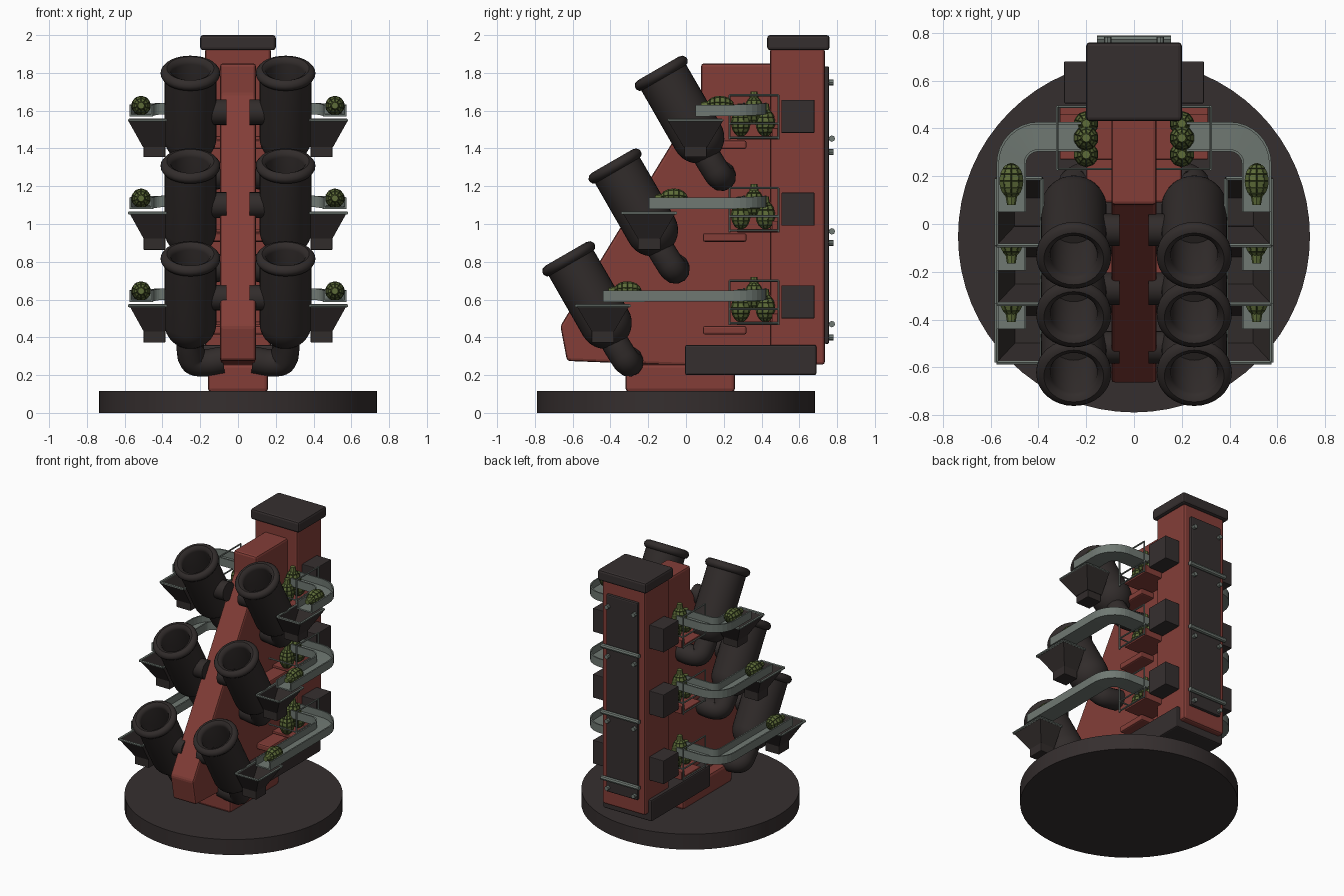
import bpy, bmesh, math
from mathutils import Vector, Matrix

if "Cube" in bpy.data.objects:
    bpy.data.objects.remove(bpy.data.objects["Cube"])


def material(name, rgb):
    m = bpy.data.materials.new(name)
    m.use_nodes = True
    m.diffuse_color = (*rgb, 1)
    m.node_tree.nodes["Principled BSDF"].inputs["Base Color"].default_value = (*rgb, 1)
    return m


DARK = material("dark_iron", (0.036, 0.028, 0.028))
GUN = material("gun_metal", (0.031, 0.025, 0.024))
RED = material("rust_red", (0.23, 0.048, 0.039))
GREY = material("grey_steel", (0.16, 0.19, 0.17))
GREEN = material("olive_green", (0.11, 0.15, 0.04))
SEAM = material("dark_olive", (0.035, 0.05, 0.014))


def add(name, bm, mats, bevel=0, smooth=False):
    bmesh.ops.recalc_face_normals(bm, faces=bm.faces)
    me = bpy.data.meshes.new(name)
    bm.to_mesh(me)
    bm.free()
    for m in mats:
        me.materials.append(m)
    if smooth:
        me.shade_smooth()
        me.set_sharp_from_angle(angle=math.radians(40))
    ob = bpy.data.objects.new(name, me)
    bpy.context.collection.objects.link(ob)
    if bevel:
        mod = ob.modifiers.new("bevel", "BEVEL")
        mod.width, mod.segments = bevel, 2
        mod.limit_method = "ANGLE"
    return ob


def box(name, lo, hi, mat, bevel=0.01):
    lo, hi = Vector(lo), Vector(hi)
    bm = bmesh.new()
    size = [abs(c) for c in hi - lo]
    bmesh.ops.create_cube(bm, size=1, matrix=Matrix.Translation((lo + hi) / 2) @ Matrix.Diagonal((*size, 1)))
    return add(name, bm, [mat], bevel)


def rod(name, p, q, r, mat, sides=8):
    p, q = Vector(p), Vector(q)
    d = q - p
    bm = bmesh.new()
    bmesh.ops.create_cone(bm, cap_ends=True, segments=sides, radius1=r, radius2=r, depth=d.length,
                          matrix=Matrix.Translation((p + q) / 2) @ d.to_track_quat("Z", "Y").to_matrix().to_4x4())
    return add(name, bm, [mat], smooth=True)


def frame(name, corners, r):
    for a, b in zip(corners, corners[1:] + corners[:1]):
        rod(name, a, b, r, GREY, 6)


# Barrel: lathed profile with rolled lip, hollow bore and round breech
def barrel_mesh():
    prof = [(0, -0.3), (0.098, -0.3), (0.098, -0.03), (0.105, -0.01), (0.125, 0.002), (0.145, -0.004),
            (0.157, -0.02), (0.157, -0.035), (0.148, -0.05), (0.137, -0.055)]
    prof += [(0.138 * math.cos(a), -0.42 - 0.138 * math.sin(a)) for a in [i * math.pi / 16 for i in range(8)]]
    prof.append((0, -0.558))
    bm = bmesh.new()
    vs = [bm.verts.new((r, 0, z)) for r, z in prof]
    es = [bm.edges.new(e) for e in zip(vs, vs[1:])]
    bmesh.ops.spin(bm, geom=vs + es, cent=(0, 0, 0), axis=(0, 0, 1), angle=2 * math.pi, steps=32)
    bmesh.ops.remove_doubles(bm, verts=bm.verts, dist=0.0005)
    return bm


# Grenade: ribbed oval body with dark seams, neck and pull ring
def grenade_mesh():
    bm = bmesh.new()
    bmesh.ops.create_uvsphere(bm, u_segments=10, v_segments=8, radius=0.05,
                              matrix=Matrix.Diagonal((1, 1, 1.45, 1)))
    inner = list(bm.faces)
    rims = bmesh.ops.inset_individual(bm, faces=inner, thickness=0.0025, depth=0.003)["faces"]
    for f in rims:
        f.material_index = 1
    bmesh.ops.create_cone(bm, cap_ends=True, segments=8, radius1=0.025, radius2=0.018, depth=0.04,
                          matrix=Matrix.Translation((0, 0, 0.08)))
    return bm


shared = {}


def place(key, name, builder, mats, loc, rot, smooth):
    if key not in shared:
        ob = add(name, builder(), mats, smooth=smooth)
        shared[key] = ob.data
    else:
        ob = bpy.data.objects.new(name, shared[key])
        bpy.context.collection.objects.link(ob)
    ob.location, ob.rotation_euler = loc, rot


def grenade(name, loc, rot=(0, 0, 0)):
    place("grenade", name, grenade_mesh, [GREEN, SEAM], loc, rot, False)


def pipe(name, pts, r):
    cu = bpy.data.curves.new(name, "CURVE")
    cu.dimensions, cu.bevel_depth, cu.bevel_resolution = "3D", r, 4
    cu.resolution_u, cu.use_fill_caps = 5, True
    sp = cu.splines.new("BEZIER")
    sp.bezier_points.add(len(pts) - 1)
    for bp, p in zip(sp.bezier_points, pts):
        bp.co = p
        bp.handle_left_type = bp.handle_right_type = "AUTO"
    cu.materials.append(GUN)
    bpy.context.collection.objects.link(bpy.data.objects.new(name, cu))


# Chute: U-shaped channel swept along a curved path
def chute(s, y_end, z):
    path = [(0.22, 0.365), (0.4, 0.365)]
    path += [(0.4 + 0.113 * math.sin(a), 0.252 + 0.113 * math.cos(a)) for a in [i * math.pi / 16 for i in range(1, 9)]]
    path.append((0.513, y_end))
    w, h, t = 0.062, 0.06, 0.01
    section = [(-w, 0), (w, 0), (w, h), (w - t, h), (w - t, t), (t - w, t), (t - w, h), (-w, h)]
    bm = bmesh.new()
    rings = []
    for i, p in enumerate(path):
        a, b = path[max(i - 1, 0)], path[min(i + 1, len(path) - 1)]
        d = (Vector(b) - Vector(a)).normalized()
        drop = 0.012 * i / (len(path) - 1)
        rings.append([bm.verts.new((s * (p[0] - d.y * u), p[1] + d.x * u, z - drop + v)) for u, v in section])
    n = len(section)
    for r0, r1 in zip(rings, rings[1:]):
        for k in range(n):
            bm.faces.new((r0[k], r0[(k + 1) % n], r1[(k + 1) % n], r1[k]))
    bm.faces.new(rings[0])
    bm.faces.new(rings[-1])
    add("feed_chute", bm, [GREY])


# Hopper: open tapered bin with a neck box below
def hopper(s, y, z):
    bm = bmesh.new()
    rects = [(0.385, 0.575, y - 0.14, y + 0.14, z), (0.385, 0.5, y - 0.06, y + 0.06, z - 0.135)]
    top, low = [[bm.verts.new((s * px, py, r[4])) for px, py in
                 ((r[0], r[2]), (r[1], r[2]), (r[1], r[3]), (r[0], r[3]))] for r in rects]
    for k in range(4):
        j = (k + 1) % 4
        bm.faces.new((top[k], top[j], low[j], low[k]))
    bm.faces.new(low)
    ob = add("hopper", bm, [GUN])
    ob.modifiers.new("wall", "SOLIDIFY").thickness = 0.008
    frame("hopper_rim", [tuple(v) for v in ((s * 0.385, y - 0.14, z), (s * 0.575, y - 0.14, z),
                                            (s * 0.575, y + 0.14, z), (s * 0.385, y + 0.14, z))], 0.009)
    box("hopper_neck", (s * 0.385, y - 0.06, z - 0.195), (s * 0.5, y + 0.06, z - 0.13), GUN, 0.004)


# Round base and pedestal
bm = bmesh.new()
bmesh.ops.create_cone(bm, cap_ends=True, segments=64, radius1=0.736, radius2=0.736, depth=0.115,
                      matrix=Matrix.Translation((0, -0.052, 0.0575)))
add("base_disc", bm, [DARK], smooth=True)
box("pedestal", (-0.16, -0.32, 0.11), (0.16, 0.26, 0.26), RED, 0.02)

# Sloped central fin
bm = bmesh.new()
outline = [(-0.63, 0.275), (-0.665, 0.46), (0.03, 1.6), (0.08, 1.68), (0.08, 1.85), (0.5, 1.85), (0.5, 0.25), (0, 0.25)]
face = bm.faces.new([bm.verts.new((-0.095, y, z)) for y, z in outline])
ext = bmesh.ops.extrude_face_region(bm, geom=[face])["geom"]
bmesh.ops.translate(bm, vec=(0.19, 0, 0), verts=[v for v in ext if isinstance(v, bmesh.types.BMVert)])
add("central_fin", bm, [RED], 0.015)

# Rear column with cap, skirt and back panel
box("rear_column", (-0.175, 0.445, 0.255), (0.175, 0.735, 1.93), RED, 0.015)
box("column_cap", (-0.2, 0.43, 1.92), (0.2, 0.76, 2.0), DARK, 0.015)
box("skirt", (-0.2, -0.005, 0.2), (0.2, 0.69, 0.36), DARK)
box("back_panel", (-0.13, 0.73, 0.365), (0.13, 0.758, 1.835), DARK)
for s in (1, -1):
    for z in (1.75, 1.38, 0.9, 0.4):
        rod("panel_peg", (s * 0.11, 0.75, z), (s * 0.11, 0.782, z), 0.016, GREY)

# Three tiers of guns with their feeds, on both sides
for tier in range(3):
    dy, dz = 0.245 * tier, 0.491 * tier
    rod("back_bar", (-0.155, 0.772, 0.47 + dz), (0.155, 0.772, 0.47 + dz), 0.017, GREY)
    for s in (1, -1):
        my, mz = -0.635 + dy, 0.84 + dz
        place("barrel", "gun_barrel", barrel_mesh, [GUN], (s * 0.252, my, mz), (math.radians(30), 0, 0), True)
        pipe("breech_pipe", [(s * x, my + y, mz + z) for x, y, z in (
            (0.25, 0.23, -0.42), (0.25, 0.29, -0.52), (0.235, 0.32, -0.565),
            (0.18, 0.335, -0.575), (0.08, 0.335, -0.56))], 0.073)
        rod("trunnion", (s * 0.06, my + 0.12, mz - 0.23), (s * 0.16, my + 0.12, mz - 0.23), 0.068, GUN, 20)

        hopper(s, -0.44 + dy, 0.567 + dz)
        chute(s, -0.44 + dy, 0.6 + dz)
        grenade("chute_grenade", (s * 0.513, -0.31 + dy, 0.645 + dz), (math.radians(90), 0, 0))

        # Ammunition shelf with wire rack
        zs = 0.465 + dz
        box("shelf", (s * 0.08, 0.27, zs), (s * 0.31, 0.495, zs + 0.018), RED, 0.004)
        box("shelf_bracket", (s * 0.08, 0.09, zs - 0.05), (s * 0.2, 0.32, zs - 0.005), RED)
        box("shelf_back", (s * 0.1, 0.455, zs), (s * 0.31, 0.495, zs + 0.06), RED, 0.004)
        for h in (0.01, 0.085, 0.235):
            rod("rack_rail", (s * 0.32, 0.23, zs + h), (s * 0.32, 0.49, zs + h), 0.006, GREY, 6)
        for y in (0.23, 0.49):
            rod("rack_post", (s * 0.32, y, zs), (s * 0.32, y, zs + 0.235), 0.006, GREY, 6)
            rod("rack_tie", (s * 0.09, y, zs + 0.085), (s * 0.32, y, zs + 0.085), 0.006, GREY, 6)
        for y, h in ((0.29, 0.09), (0.42, 0.09), (0.36, 0.155)):
            grenade("rack_grenade", (s * 0.2, y, zs + h))

        # Side box on the column
        box("side_box", (s * 0.16, 0.505, 0.5 + dz), (s * 0.292, 0.68, 0.675 + dz), DARK, 0.004)
